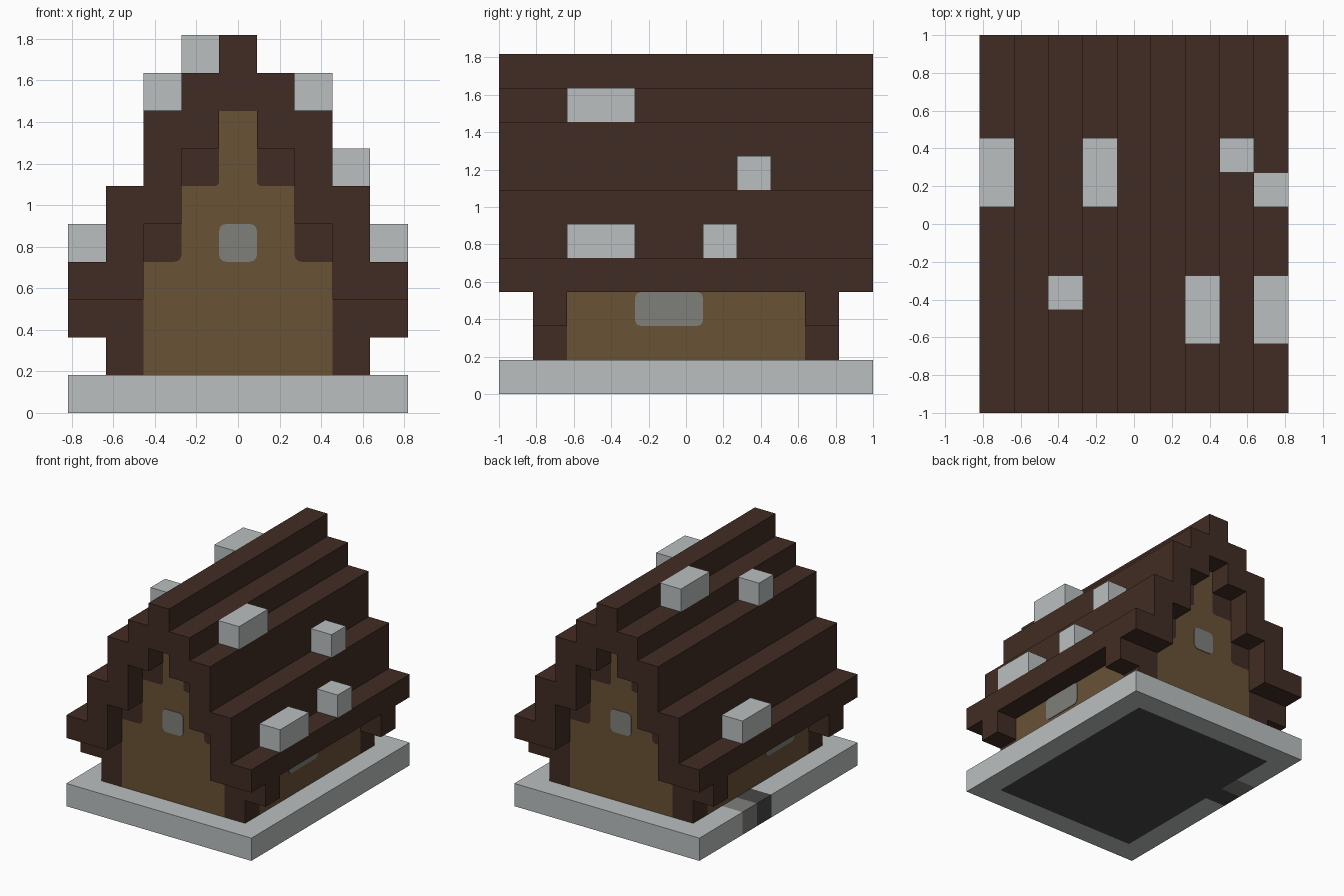
import bpy, bmesh, math
from mathutils import Vector

if "Cube" in bpy.data.objects:
    bpy.data.objects.remove(bpy.data.objects["Cube"], do_unlink=True)

U = 2 / 11  # edge length of one block; all coordinates below are in blocks


def material(name, hex_code):
    srgb = [int(hex_code[i:i + 2], 16) / 255 for i in (0, 2, 4)]
    col = [c / 12.92 if c <= 0.04045 else ((c + 0.055) / 1.055) ** 2.4 for c in srgb] + [1]
    m = bpy.data.materials.new(name)
    m.use_nodes = True
    m.diffuse_color = col
    bsdf = m.node_tree.nodes["Principled BSDF"]
    bsdf.inputs["Base Color"].default_value = col
    bsdf.inputs["Roughness"].default_value = 0.9
    return m


STONE = material("light_stone", "BABFBF")
DARK_WOOD = material("dark_wood", "412C23")
PLANK = material("tan_plank", "695236")
GLASS = material("window_grey", "7F807B")
COAL = material("charcoal", "484848")


def prism(name, pts, axis, lo, hi, mat):
    """Extrude a flat outline along an axis from lo to hi."""
    place = {"X": lambda p, d: (d, p[0], p[1]),
             "Y": lambda p, d: (p[0], d, p[1]),
             "Z": lambda p, d: (p[0], p[1], d)}[axis]
    bm = bmesh.new()
    face = bm.faces.new([bm.verts.new(Vector(place(p, lo)) * U) for p in pts])
    out = bmesh.ops.extrude_face_region(bm, geom=[face])
    verts = [g for g in out["geom"] if isinstance(g, bmesh.types.BMVert)]
    bmesh.ops.translate(bm, verts=verts, vec=Vector(place((0, 0), hi - lo)) * U)
    bmesh.ops.recalc_face_normals(bm, faces=bm.faces)
    me = bpy.data.meshes.new(name)
    bm.to_mesh(me)
    bm.free()
    me.materials.append(mat)
    ob = bpy.data.objects.new(name, me)
    bpy.context.scene.collection.objects.link(ob)
    return ob


def rect(a0, a1, b0, b1):
    return [(a0, b0), (a1, b0), (a1, b1), (a0, b1)]


def box(name, x, y, z, mat):
    return prism(name, rect(*x, *y), "Z", *z, mat)


def mirrored(pts):
    return pts + [(-x, z) for x, z in reversed(pts)]


def corner(x, z, r):
    """Rounded corner running from the bottom edge up to the inner edge."""
    return [(x + r * (1 - math.sin(t)), z + r * (1 - math.cos(t)))
            for t in (i * math.pi / 8 for i in range(5))]


def rounded(cx, cz, w, h, r=0.18):
    pts = []
    for i, (sx, sz) in enumerate([(1, 1), (-1, 1), (-1, -1), (1, -1)]):
        for k in range(4):
            t = (i + k / 3) * math.pi / 2
            pts.append((cx + sx * (w / 2 - r) + r * math.cos(t),
                        cz + sz * (h / 2 - r) + r * math.sin(t)))
    return pts


# Foundation rim, floor and two odd blocks in the left-hand gap
prism("foundation_rim",
      [(-4.5, 0.5), (-4.5, -5.5), (4.5, -5.5), (4.5, 5.5), (-4.5, 5.5), (-4.5, 2.5),
       (-3.5, 2.5), (-3.5, 4.5), (3.5, 4.5), (3.5, -4.5), (-3.5, -4.5), (-3.5, 0.5)],
      "Z", 0, 1, STONE)
box("floor", (-3.5, 3.5), (-4.5, 4.5), (0, 1), COAL)
box("grey_step", (-4.5, -3.5), (1.5, 2.5), (0, 1), GLASS)
box("charcoal_step", (-4.5, -3.5), (0.5, 1.5), (0, 1), COAL)

# Stepped gable body with rounded notches filled by dark brackets
low, high = corner(1.5, 4, 0.18), corner(0.5, 6, 0.13)
prism("gable_body",
      mirrored([(2.5, 1), (2.5, 4)] + low + [(1.5, 6)] + high + [(0.5, 8)]),
      "Y", -4.5, 4.5, PLANK)
for side, s in (("left", 1), ("right", -1)):
    for level, arc, x, z in (("lower", low, 1.5, 4), ("upper", high, 0.5, 6)):
        outline = [(x + 1, z)] + arc + [(x, z + 1), (x + 1, z + 1)]
        prism(f"{level}_bracket_{side}", [(s * a, b) for a, b in outline],
              "Y", -4.5, 4.5, DARK_WOOD)

    # Side wall, corner posts and the blocks that carry the eaves
    box(f"side_wall_{side}", sorted((s * 2.5, s * 3.5)), (-3.5, 3.5), (1, 3), PLANK)
    for end, e in (("front", -1), ("back", 1)):
        y = sorted((e * 3.5, e * 4.5))
        box(f"{end}_post_{side}", sorted((s * 2.5, s * 3.5)), y, (1, 3), DARK_WOOD)
        box(f"{end}_eave_block_{side}", sorted((s * 3.5, s * 4.5)), y, (2, 3), DARK_WOOD)

    # Side window, one block off centre
    prism(f"side_window_{side}", rounded(s * 0.5 - 1, 2.5, 2, 1), "X",
          s * 3.5, s * 3.53, GLASS)

# Gable windows
for end, e in (("front", -1), ("back", 1)):
    prism(f"{end}_window", rounded(0, 4.5, 1, 1), "Y", e * 4.5, e * 4.53, GLASS)

# Stepped roof shell
outer = [(4.5, 3), (4.5, 4), (3.5, 4), (3.5, 6), (2.5, 6), (2.5, 8),
         (1.5, 8), (1.5, 9), (0.5, 9), (0.5, 10)]
inner = [(-2.5, 3), (-2.5, 5), (-1.5, 5), (-1.5, 7), (-0.5, 7), (-0.5, 8)]
prism("roof", mirrored(outer) + mirrored(inner), "Y", -5.5, 5.5, DARK_WOOD)

# Stone blocks resting on the roof steps: x, y start, length, z
for i, (x, y, length, z) in enumerate([
        (-4.5, 0.5, 2, 4), (-1.5, 0.5, 2, 9), (-2.5, -2.5, 1, 8), (1.5, -3.5, 2, 8),
        (2.5, 1.5, 1, 6), (3.5, 0.5, 1, 4), (3.5, -3.5, 2, 4)]):
    box(f"roof_stone_{i + 1}", (x, x + 1), (y, y + length), (z, z + 1), STONE)
